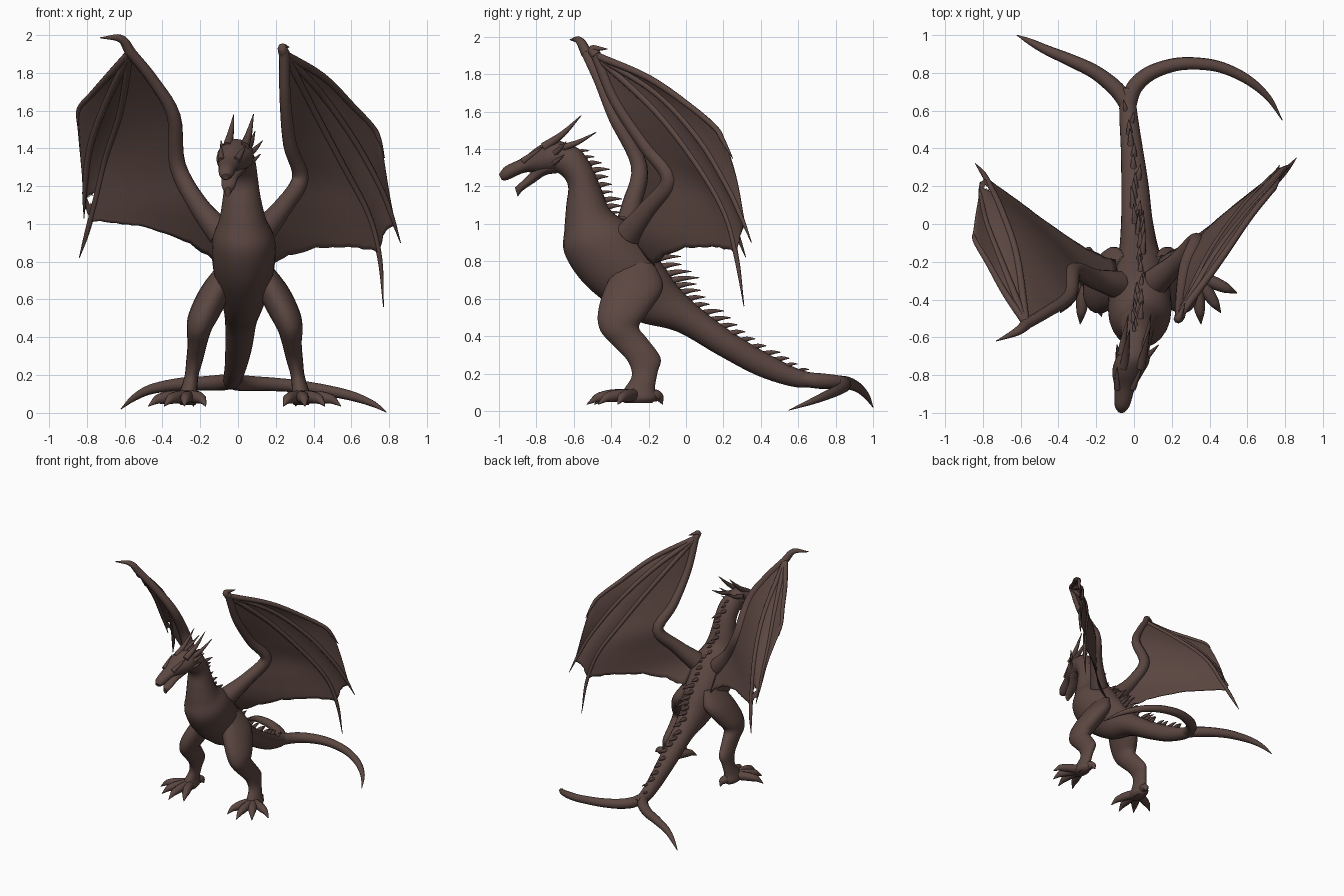
import bpy, bmesh, math, random
from mathutils import Vector

random.seed(4)
hide = bpy.data.materials.new("brown hide")
hide.diffuse_color = (0.105, 0.062, 0.053, 1)


def make(name, bm):
    bmesh.ops.recalc_face_normals(bm, faces=bm.faces)
    me = bpy.data.meshes.new(name)
    bm.to_mesh(me)
    bm.free()
    me.materials.append(hide)
    ob = bpy.data.objects.new(name, me)
    bpy.context.collection.objects.link(ob)
    return ob


def spline(rows, steps):
    """Catmull-Rom through rows of any width."""
    p = [Vector(r) for r in rows]
    p = [2 * p[0] - p[1]] + p + [2 * p[-1] - p[-2]]
    out = []
    for a, b, c, d in zip(p, p[1:], p[2:], p[3:]):
        for i in range(steps):
            t = i / steps
            out.append(0.5 * (2 * b + (c - a) * t + (2 * a - 5 * b + 4 * c - d) * t * t
                              + (3 * b - a - 3 * c + d) * t ** 3))
    return out + [p[-2]]


def loft(name, rings, n):
    """Skin a list of (centre, side, up) ellipses."""
    bm = bmesh.new()
    loops = []
    for c, s, u in rings:
        loops.append([bm.verts.new(c + s * math.cos(a) + u * math.sin(a))
                      for a in (2 * math.pi * k / n for k in range(n))])
    for l, m in zip(loops, loops[1:]):
        for k in range(n):
            j = (k + 1) % n
            bm.faces.new((l[k], l[j], m[j], m[k]))
    bm.faces.new(loops[0])
    bm.faces.new(loops[-1])
    return make(name, bm)


def profile(name, rows, n=20, steps=5, sx=1, ox=0):
    """Rows: x, top y, top z, bottom y, bottom z, half width."""
    rings = []
    for x, ty, tz, by, bz, w in spline(rows, steps):
        top, bot = Vector((0, ty, tz)), Vector((0, by, bz))
        rings.append(((top + bot) / 2 + Vector((x * sx + ox, 0, 0)),
                      Vector((max(w, .003), 0, 0)), (top - bot) / 2))
    return loft(name, rings, n)


def tube(name, rows, n=10, steps=5):
    """Rows: x, y, z, radius."""
    pts = spline(rows, steps)
    rings, side = [], Vector((0.31, 0.2, 0.93))
    for i, p in enumerate(pts):
        t = (pts[min(i + 1, len(pts) - 1)] - pts[max(i - 1, 0)]).to_3d().normalized()
        side = (side - t * side.dot(t)).normalized()
        r = max(p[3], .002)
        rings.append((p.to_3d(), side * r, t.cross(side) * r))
    return loft(name, rings, n)


def spike(name, base, tip, r, lift=0.0):
    mid = (Vector(base) + Vector(tip)) / 2 - Vector((0, 0, lift))
    tube(name, [(*base, r), (*mid, r * .65), (*tip, .002)], 8, 3)


# Neck, torso and tail as one skin
profile("body", [
    (.005, -.67, 1.435, -.73, 1.29, .068), (.012, -.57, 1.40, -.665, 1.26, .08),
    (.018, -.50, 1.30, -.63, 1.20, .086), (.02, -.45, 1.18, -.64, 1.10, .10),
    (.025, -.40, 1.07, -.65, .97, .125), (.03, -.29, .99, -.652, .85, .165),
    (.03, -.19, .87, -.57, .71, .165), (.03, -.10, .75, -.44, .59, .14),
    (.025, -.03, .65, -.26, .48, .105), (.015, .10, .53, -.05, .425, .083),
    (.005, .25, .42, .17, .30, .072), (-.012, .43, .31, .38, .19, .058),
    (-.03, .60, .225, .57, .13, .048), (-.035, .72, .195, .70, .125, .04)], 24)

# Forked tail ends
tube("tail_fork_left", [(-.03, .62, .17, .04), (-.09, .71, .16, .043), (-.2, .80, .155, .038),
     (-.32, .86, .15, .034), (-.46, .92, .125, .026), (-.55, .965, .08, .017), (-.62, 1.0, .02, .002)])
tube("tail_fork_right", [(-.03, .62, .17, .04), (.0, .72, .16, .043), (.08, .795, .155, .04),
     (.2, .84, .15, .036), (.32, .85, .14, .033), (.46, .83, .12, .03), (.6, .765, .09, .026),
     (.71, .67, .05, .017), (.785, .55, .004, .002)])

# Head: skull with upper jaw, and open lower jaw
profile("skull", [
    (-.066, -1.0, 1.265, -.985, 1.235, .02), (-.062, -.965, 1.308, -.955, 1.235, .04),
    (-.048, -.87, 1.355, -.86, 1.275, .055), (-.033, -.79, 1.415, -.79, 1.27, .082),
    (-.01, -.71, 1.45, -.74, 1.275, .092), (.008, -.62, 1.425, -.68, 1.28, .073)], 16)
profile("lower_jaw", [
    (-.055, -.915, 1.195, -.90, 1.145, .015), (-.05, -.885, 1.222, -.87, 1.18, .036),
    (-.042, -.83, 1.275, -.81, 1.22, .045), (-.025, -.77, 1.33, -.75, 1.26, .066),
    (-.01, -.70, 1.36, -.69, 1.27, .064)], 14)

# Horns and cheek spikes, mirrored about the tilted head
for s, side in ((-1, "left"), (1, "right")):
    for part, base, tip, shift, r, lift in [
            ("main_horn", (.045, -.76, 1.41), (.052, -.56, 1.58), .03, .026, .015),
            ("rear_horn", (.06, -.69, 1.40), (.06, -.48, 1.49), .03, .022, .012),
            ("cheek_spike", (.07, -.71, 1.37), (.11, -.64, 1.44), .02, .018, .004),
            ("jaw_spike", (.065, -.72, 1.32), (.10, -.65, 1.37), .02, .016, .004),
            ("eye_ridge", (.04, -.87, 1.335), (.065, -.76, 1.415), -.025, .02, 0)]:
        ob = -.048 if part == "eye_ridge" else -.01
        spike(f"{part}_{side}", (ob + s * base[0], *base[1:]),
              (shift + s * tip[0], *tip[1:]), r, lift)

# Row of spines down the neck, back and tail
ridge = spline([(.012, -.57, 1.39, .08), (.018, -.5, 1.29, .09), (.02, -.45, 1.17, .09),
                (.025, -.4, 1.06, .07), (.03, -.29, .97, .06), (.03, -.18, .86, .10),
                (.03, -.09, .74, .13), (.02, -.02, .64, .12), (.012, .1, .53, .11),
                (.005, .25, .42, .095), (-.012, .43, .31, .075), (-.03, .62, .22, .05)], 3)
for i, (x, y, z, l) in enumerate(ridge):
    dx = random.uniform(-.015, .015)
    l *= random.uniform(.6, 1.15)
    spike(f"back_spine_{i + 1}", (x + dx, y - .02, z - .01),
          (x + 2 * dx, y + l, z + l * (.02 if y < -.3 else .05)), .02 if l > .06 else .014, -.006)

# Legs with clawed toes
for s, side in ((-1, "left"), (1, "right")):
    profile(f"leg_{side}", [
        (.09, -.35, .80, -.17, .79, .04), (.145, -.43, .67, -.12, .66, .085),
        (.21, -.472, .53, -.20, .525, .085), (.24, -.46, .43, -.25, .45, .066),
        (.25, -.39, .35, -.205, .385, .052), (.265, -.315, .27, -.135, .285, .044),
        (.28, -.29, .19, -.15, .21, .037), (.295, -.33, .12, -.165, .125, .045),
        (.30, -.36, .07, -.155, .07, .056), (.30, -.33, .043, -.18, .043, .04)], 18, 5, s, .035)
    for i, (tx, ty) in enumerate([(.205, -.49), (.32, -.53), (.425, -.47), (.51, -.365), (.27, -.125)]):
        bx, by = .295, (-.27 if i < 4 else -.2)
        row = [(bx, by, .085, .035)]
        for f, z, r in ((.45, .083, .034), (.68, .076, .029), (.8, .068, .022), (1, .035, .002)):
            row.append((bx + (tx - bx) * f, by + (ty - by) * f, z, r))
        tube(f"toe_{side}_{i + 1}", [(.035 + s * x, y, z, r) for x, y, z, r in row], 10, 3)


# Wings: arm, claw, three fingers and a membrane stretched over them
def wing(side, arm, claw, fingers, ends, holes):
    radii = (.028, .03, .036, .044, .053, .075)
    tube(f"wing_arm_{side}", [(*p, r) for p, r in zip(arm[:-1], radii)], 12)
    tube(f"wing_claw_{side}", [(*p, r) for p, r in zip(claw, (.03, .022, .002))], 8)
    for i, f in enumerate(fingers):
        k = len(f) - 1
        tube(f"wing_finger_{side}_{i + 1}",
             [(*p, .021 - .01 * j / k if j < k else .002) for j, p in enumerate(f)], 8)
    curves = [spline(c, 12) for c in fingers + [arm]]

    def at(c, t):
        q = t * (len(c) - 1)
        i = min(int(q), len(c) - 2)
        return c[i].lerp(c[i + 1], q - i)

    bm = bmesh.new()
    cols, rows = [], 36
    for n, (a, b) in enumerate(zip(curves, curves[1:])):
        steps = (8, 8, 22)[n]
        for k in range(steps + (n == 2)):
            u = k / steps
            bow = math.sin(math.pi * u)
            e = ends[n] + (ends[n + 1] - ends[n]) * u - (.04, .04, .06)[n] * bow
            if 0 < k < steps:
                e -= random.uniform(0, .012)
            col = []
            for j in range(rows + 1):
                t = j / rows * e
                p = at(a, t).lerp(at(b, t), u)
                col.append(bm.verts.new(p + Vector((0, (.02, .025, .04)[n] * bow * t, 0))))
            cols.append(col)
    for l, m in zip(cols, cols[1:]):
        for j in range(rows):
            bm.faces.new((l[j], m[j], m[j + 1], l[j + 1]))
    torn = [f for f in bm.faces
            if any((f.calc_center_median() - Vector(h)).length < .028 for h in holes)]
    bmesh.ops.delete(bm, geom=torn, context='FACES')
    bmesh.ops.remove_doubles(bm, verts=bm.verts, dist=.0005)
    ob = make(f"wing_membrane_{side}", bm)
    mod = ob.modifiers.new("thickness", 'SOLIDIFY')
    mod.thickness, mod.offset = .008, 0


T = (.245, -.48, 1.9)
wing("right",
     [T, (.25, -.38, 1.66), (.275, -.22, 1.42), (.33, -.09, 1.24), (.23, -.2, 1.08),
      (.12, -.3, .95), (.14, -.17, .77)],
     [T, (.235, -.50, 1.935), (.27, -.42, 1.935)],
     [[T, (.45, -.2, 1.78), (.605, .025, 1.625), (.71, .155, 1.515), (.745, .195, 1.45), (.775, .25, 1.35)],
      [T, (.43, -.16, 1.7), (.61, .07, 1.45), (.75, .22, 1.2), (.81, .29, 1.05), (.86, .35, .9)],
      [T, (.40, -.16, 1.6), (.56, .07, 1.3), (.69, .21, 1.05), (.75, .27, .82), (.77, .31, .56)]],
     [.92, .88, .78, 1], [])
T = (-.57, -.53, 1.91)
wing("left",
     [T, (-.45, -.46, 1.76), (-.34, -.38, 1.57), (-.32, -.25, 1.31), (-.21, -.29, 1.1),
      (-.09, -.32, .95), (-.10, -.19, .78)],
     [T, (-.62, -.57, 1.98), (-.73, -.62, 1.985)],
     [[T, (-.68, -.37, 1.79), (-.77, -.21, 1.69), (-.84, -.09, 1.61), (-.85, -.04, 1.52)],
      [T, (-.69, -.23, 1.66), (-.78, .0, 1.42), (-.81, .14, 1.2), (-.815, .22, 1.03)],
      [T, (-.62, -.17, 1.6), (-.70, .07, 1.35), (-.76, .2, 1.1), (-.80, .27, .95), (-.84, .32, .82)]],
     [.93, .93, .71, 1], [(-.775, .19, 1.13)])

bpy.ops.object.select_all(action='SELECT')
bpy.context.view_layer.objects.active = bpy.data.objects["body"]
bpy.ops.object.shade_smooth_by_angle(angle=math.radians(50))
